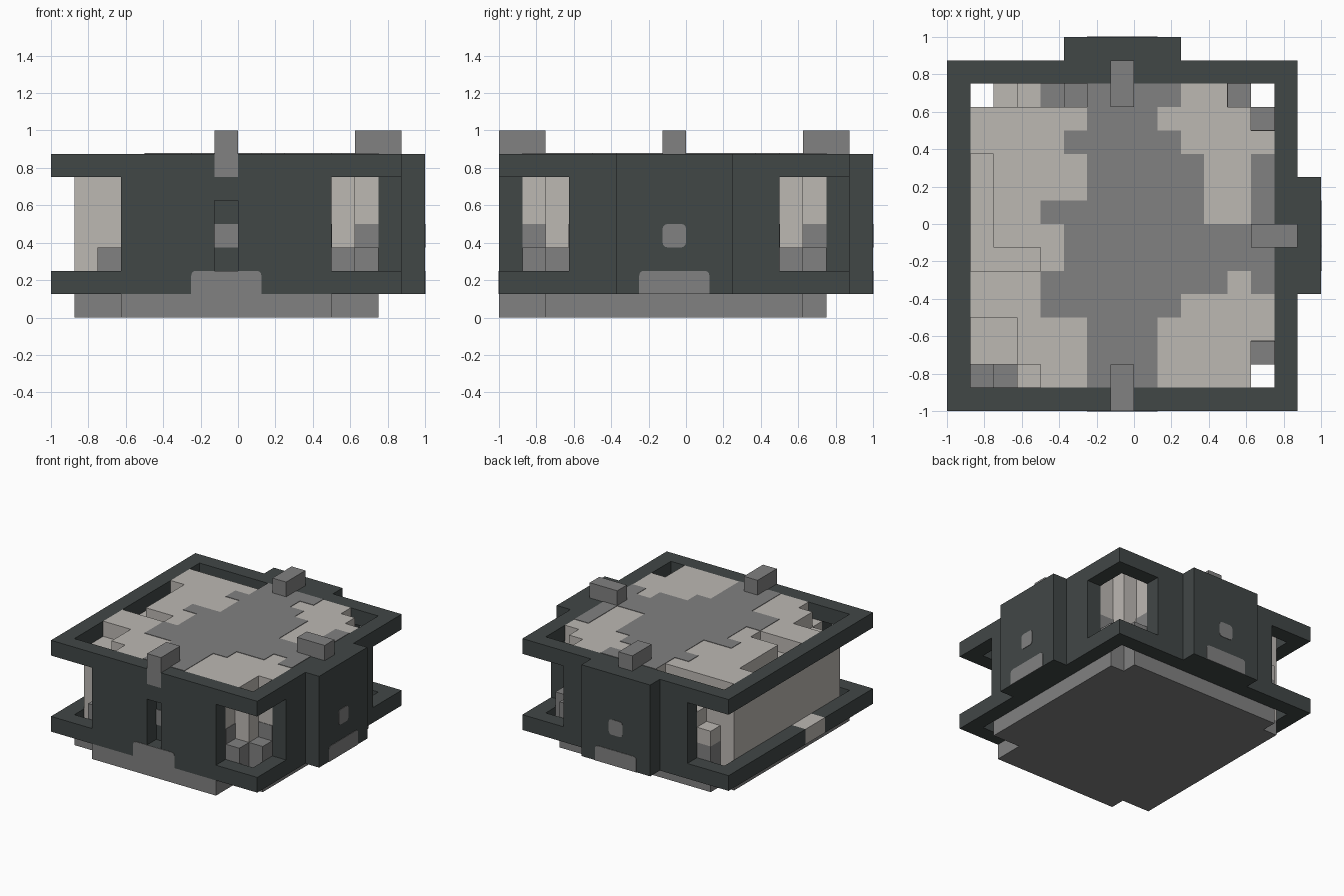
import bpy, bmesh

if "Cube" in bpy.data.objects:
    bpy.data.objects.remove(bpy.data.objects["Cube"])

U = 0.125  # one block


def material(name, rgb):
    m = bpy.data.materials.new(name)
    m.use_nodes = True
    col = (*rgb, 1)
    m.diffuse_color = col
    bsdf = next(n for n in m.node_tree.nodes if n.type == 'BSDF_PRINCIPLED')
    bsdf.inputs["Base Color"].default_value = col
    bsdf.inputs["Roughness"].default_value = 0.9
    return m


DARK = material("dark_slate", (0.053, 0.063, 0.062))
GRAY = material("mid_gray", (0.22, 0.22, 0.22))
LIGHT = material("pale_stone", (0.505, 0.48, 0.45))


def add_box(bm, x0, x1, y0, y1, z0, z1):
    v = [bm.verts.new((x * U - 1, y * U - 1, z * U))
         for x in (x0, x1) for y in (y0, y1) for z in (z0, z1)]
    for f in ((0, 1, 3, 2), (4, 6, 7, 5), (0, 4, 5, 1),
              (2, 3, 7, 6), (0, 2, 6, 4), (1, 5, 7, 3)):
        bm.faces.new([v[i] for i in f])


def finish(name, mat, bm):
    bmesh.ops.recalc_face_normals(bm, faces=bm.faces)
    me = bpy.data.meshes.new(name)
    bm.to_mesh(me)
    bm.free()
    me.materials.append(mat)
    ob = bpy.data.objects.new(name, me)
    bpy.context.collection.objects.link(ob)
    return ob


def blocks(name, mat, *boxes):
    bm = bmesh.new()
    for b in boxes:
        add_box(bm, *b)
    return finish(name, mat, bm)


def patch(name, box, axis, low_corners):
    """Thin gray plate with rounded corners, facing along the given axis."""
    bm = bmesh.new()
    add_box(bm, *box)
    mid = (box[4] + box[5]) / 2 * U
    edges = []
    for e in bm.edges:
        d = e.verts[1].co - e.verts[0].co
        along = max(range(3), key=lambda i: abs(d[i])) == axis
        if along and (low_corners or e.verts[0].co.z > mid):
            edges.append(e)
    bmesh.ops.bevel(bm, geom=edges, offset=0.025, segments=3,
                    profile=0.5, affect='EDGES')
    finish(name, GRAY, bm)


# base slab with notched corners
bm = bmesh.new()
outline = [(3, 0), (12, 0), (12, 2), (14, 2), (14, 13), (13, 13), (13, 14),
           (2, 14), (2, 13), (1, 13), (1, 1), (3, 1)]
face = bm.faces.new([bm.verts.new((x * U - 1, y * U - 1, 0)) for x, y in outline])
top = bmesh.ops.extrude_face_region(bm, geom=[face])["geom"]
bmesh.ops.translate(bm, vec=(0, 0, U),
                    verts=[g for g in top if isinstance(g, bmesh.types.BMVert)])
finish("base_slab", GRAY, bm)

# square rings
blocks("lower_ring", DARK,
       (0, 15, 0, 1, 1, 2), (0, 15, 14, 15, 1, 2), (14, 15, 1, 14, 1, 2),
       (0, 1, 1, 5, 1, 2), (0, 1, 7, 14, 1, 2))
blocks("lower_ring_inlay", LIGHT, (0, 1, 5, 7, 1, 2))
blocks("upper_ring", DARK,
       (0, 7, 0, 1, 6, 7), (8, 15, 0, 1, 6, 7), (0, 15, 14, 15, 6, 7),
       (14, 15, 1, 14, 6, 7), (0, 1, 1, 14, 6, 7))

# wall panels, with an upright slot in the front one
blocks("front_panel", DARK, (3, 7, 0, 1, 2, 6), (8, 12, 0, 1, 2, 6),
       (7, 8, 0, 1, 5, 6))
blocks("slot_back", DARK, (7, 8, 0.94, 1.02, 2, 5))
blocks("back_panel", DARK, (3, 12, 14, 15, 2, 6))
blocks("left_panel", DARK, (14, 15, 3, 12, 2, 6))
blocks("back_buttress", DARK, (5, 10, 15, 16, 1, 7))
blocks("left_buttress", DARK, (15, 16, 5, 10, 1, 7))

# inner core, stepped along its right side
blocks("core_middle", LIGHT, (4, 12, 1, 13, 1, 7), (6, 12, 13, 14, 1, 7))
blocks("core_left", LIGHT, (12, 13, 2, 13, 1, 7), (13, 14, 3, 12, 1, 7),
       (12, 13, 1, 2, 6, 7))
blocks("core_right", LIGHT, (1, 4, 2, 13, 1, 6))
blocks("core_right_top", LIGHT, (3, 4, 2, 4, 6, 7), (1, 4, 4, 6, 6, 7),
       (2, 4, 7, 11, 6, 7), (1, 4, 11, 13, 6, 7))
blocks("core_front_step", LIGHT, (3, 4, 1, 2, 1, 6))
blocks("back_steps_pale", LIGHT, (2, 3, 13, 14, 3, 4), (3, 4, 13, 14, 1, 5))
blocks("back_steps_gray", GRAY, (2, 3, 13, 14, 1, 3), (4, 5, 13, 14, 1, 5),
       (5, 6, 13, 14, 1, 6))

# small gray blocks in the open corners
blocks("corner_blocks", GRAY, (12, 13, 1, 2, 1, 3), (13, 14, 2, 3, 1, 3),
       (12, 13, 13, 14, 1, 3), (13, 14, 12, 13, 1, 3), (2, 3, 1, 2, 1, 3))
T = 0.03
blocks("corner_stains", GRAY,
       (12, 12 + T, 1, 2, 3, 4), (13, 14, 3 - T, 3, 3, 4),
       (12, 12 + T, 13, 14, 3, 4), (13, 14, 12, 12 + T, 3, 4))

# gray stain over the top, one strip per row from front to back
strips = [(6, 9), (6, 9), (6, 9), (4, 10), (4, 12), (5, 14), (5, 14),
          (4, 11), (6, 11), (6, 11), (5, 10), (6, 9), (6, 10)]
bm = bmesh.new()
for row, (a, b) in enumerate(strips, start=1):
    if row == 6:
        a = 5
    add_box(bm, a, b, row, row + 1, 7, 7 + T)
add_box(bm, 13, 14, 5, 6, 7, 7 + T)
add_box(bm, 13, 14, 8, 11, 7, 7 + T)
finish("top_stain", GRAY, bm)

# raised caps
blocks("front_cap", GRAY, (7, 8, 0, 2, 6, 8))
blocks("left_cap", GRAY, (13, 15, 7, 8, 7, 8))
blocks("back_cap", GRAY, (7, 8, 13, 15, 7, 8))

# gray patches on the walls
patch("front_foot_patch", (6, 9, -T, 0, 1, 2), 1, False)
patch("left_foot_patch", (16, 16 + T, 6, 9, 1, 2), 0, False)
patch("back_foot_patch", (6, 9, 16, 16 + T, 1, 2), 1, False)
patch("left_spot", (16, 16 + T, 7, 8, 3, 4), 0, True)
patch("back_spot", (7, 8, 16, 16 + T, 3, 4), 1, True)
blocks("slot_spot", GRAY, (7, 8, 0.9, 0.94, 3, 4))
